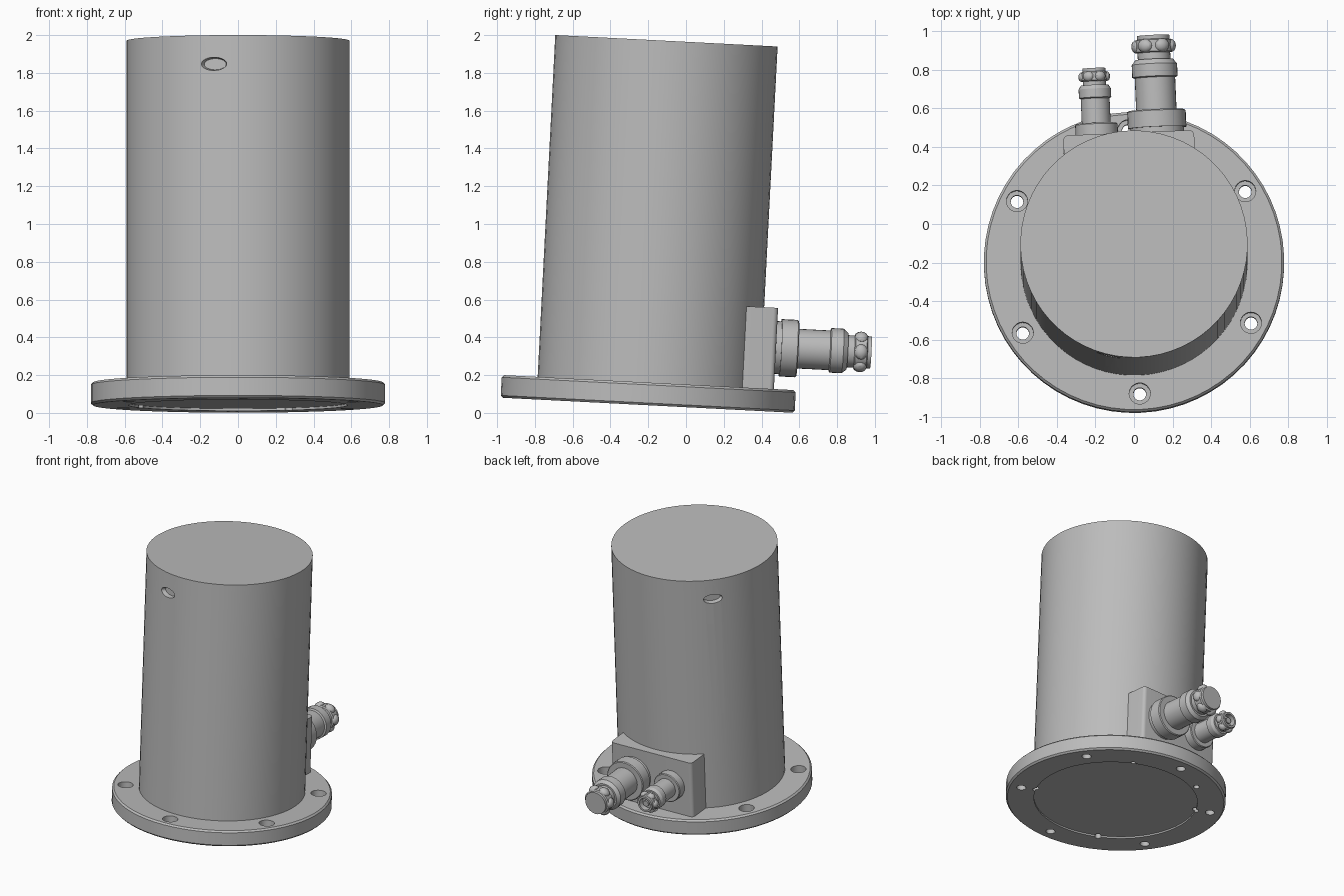
import bpy, bmesh, math
from mathutils import Matrix, Vector

cube = bpy.data.objects.get("Cube")
if cube:
    bpy.data.objects.remove(cube, do_unlink=True)

grey = bpy.data.materials.new("machined grey")
grey.use_nodes = True
COLOUR = (0.5, 0.5, 0.5, 1)
grey.diffuse_color = COLOUR
grey.node_tree.nodes["Principled BSDF"].inputs["Base Color"].default_value = COLOUR

# The whole assembly leans slightly backwards and is turned a little
PLACE = (Matrix.Translation((0, -0.203, 0.0405))
         @ Matrix.Rotation(math.radians(-2.95), 4, 'X')
         @ Matrix.Rotation(math.radians(2.5), 4, 'Z'))
BODY_R, BODY_TOP, FLANGE_TOP = 0.59, 1.932, 0.12


def finish(name, bm):
    bmesh.ops.recalc_face_normals(bm, faces=bm.faces)
    mesh = bpy.data.meshes.new(name)
    bm.to_mesh(mesh)
    bm.free()
    mesh.materials.append(grey)
    ob = bpy.data.objects.new(name, mesh)
    bpy.context.collection.objects.link(ob)
    ob.matrix_world = PLACE
    return ob


def activate(ob):
    bpy.ops.object.select_all(action='DESELECT')
    ob.select_set(True)
    bpy.context.view_layer.objects.active = ob


def smooth(ob):
    activate(ob)
    bpy.ops.object.shade_smooth_by_angle(angle=math.radians(30))


def lathe(bm, profile, matrix=Matrix(), segments=64):
    """Revolve (radius, height) points about z and cap both ends."""
    rings = []
    for r, h in profile:
        rings.append([bm.verts.new(matrix @ Vector((
            r * math.cos(math.tau * i / segments),
            r * math.sin(math.tau * i / segments), h))) for i in range(segments)])
    for a, b in zip(rings, rings[1:]):
        for i in range(segments):
            j = (i + 1) % segments
            bm.faces.new((a[i], a[j], b[j], b[i]))
    bm.faces.new(rings[0][::-1])
    bm.faces.new(rings[-1])


def polar(r, degrees, z=0):
    a = math.radians(degrees)
    return Matrix.Translation((r * math.cos(a), r * math.sin(a), z))


def carve(ob, bm):
    cutter = finish("cutter", bm)
    cutter.hide_render = True
    bpy.context.view_layer.update()
    activate(ob)
    mod = ob.modifiers.new("holes", 'BOOLEAN')
    mod.operation = 'DIFFERENCE'
    mod.solver = 'EXACT'
    mod.object = cutter
    bpy.ops.object.modifier_apply(modifier=mod.name)
    bpy.data.objects.remove(cutter, do_unlink=True)


# Flange with shallow recess underneath
bm = bmesh.new()
lathe(bm, [(0.58, 0.012), (0.58, 0), (0.768, 0), (0.78, 0.012),
           (0.78, 0.108), (0.768, FLANGE_TOP)])
flange = finish("base_flange", bm)

# Counterbored bolt holes, locating notches and one pin hole
bm = bmesh.new()
for k in range(6):
    lathe(bm, [(0.033, -0.05), (0.033, 0.06), (0.055, 0.06), (0.055, 0.2)],
          polar(0.685, 30 + 60 * k), 24)
for k in range(4):
    lathe(bm, [(0.022, -0.02), (0.022, 0.05)], polar(0.58, 60 + 90 * k), 16)
lathe(bm, [(0.022, -0.02), (0.022, 0.05)], polar(0.62, 115), 16)
carve(flange, bm)
smooth(flange)

# Main cylinder
bm = bmesh.new()
lathe(bm, [(BODY_R, FLANGE_TOP - 0.02), (BODY_R, BODY_TOP)])
body = finish("main_cylinder", bm)

# Two oval sockets near the top
bm = bmesh.new()
for az in (255, 135):
    m = (Matrix.Rotation(math.radians(az), 4, 'Z')
         @ Matrix.Translation((BODY_R, 0, 1.78))
         @ Matrix.Rotation(math.pi / 2, 4, 'Y')
         @ Matrix.Diagonal((0.035, 0.07, 1, 1)))
    lathe(bm, [(0.85, -0.035), (1, 0.0), (1, 0.05)], m, 32)
carve(body, bm)
smooth(body)

# Connector block with rounded outer corners
bm = bmesh.new()
bmesh.ops.create_cube(bm, size=1, matrix=Matrix.Translation((0, 0.5, 0.33))
                      @ Matrix.Diagonal((0.68, 0.30, 0.44, 1)))
corners = [e for e in bm.edges
           if all(v.co.y > 0.6 for v in e.verts)
           and abs(e.verts[0].co.z - e.verts[1].co.z) > 0.1]
bmesh.ops.bevel(bm, geom=corners, offset=0.025, segments=4, profile=0.5,
                affect='EDGES')
smooth(finish("connector_block", bm))


def connector(name, x, profile, nut_y, nut_r, lobe):
    """Plug pointing backwards, with a lobed locking nut at its end."""
    bm = bmesh.new()
    axis = Matrix.Translation((x, 0, 0.34)) @ Matrix.Rotation(-math.pi / 2, 4, 'X')
    lathe(bm, profile, axis, 32)
    smooth(finish(name + "_plug", bm))
    bm = bmesh.new()
    for k in range(6):
        m = (axis @ polar(nut_r, 60 * k, nut_y)
             @ Matrix.Rotation(math.radians(60 * k), 4, 'Z')
             @ Matrix.Diagonal((0.8, 1.15, 1.0, 1)))
        bmesh.ops.create_uvsphere(bm, u_segments=12, v_segments=8,
                                  radius=lobe, matrix=m)
    smooth(finish(name + "_nut_lobes", bm))


connector("large", 0.15,
          [(0.14, 0.63), (0.14, 0.68), (0.152, 0.68), (0.152, 0.765),
           (0.146, 0.771), (0.105, 0.771), (0.105, 0.94), (0.118, 0.945),
           (0.118, 1.01), (0.098, 1.035), (0.085, 1.035), (0.085, 1.07),
           (0.095, 1.075), (0.095, 1.135), (0.085, 1.14), (0.085, 1.16)],
          1.105, 0.088, 0.035)
connector("small", -0.165,
          [(0.11, 0.63), (0.11, 0.71), (0.105, 0.716), (0.075, 0.716),
           (0.075, 0.845), (0.084, 0.85), (0.084, 0.895), (0.072, 0.915),
           (0.06, 0.915), (0.06, 0.935), (0.068, 0.94), (0.068, 0.98),
           (0.06, 0.985), (0.06, 1.003), (0.045, 1.003), (0.045, 0.96),
           (0.022, 0.96), (0.022, 0.99)],
          0.96, 0.062, 0.026)
